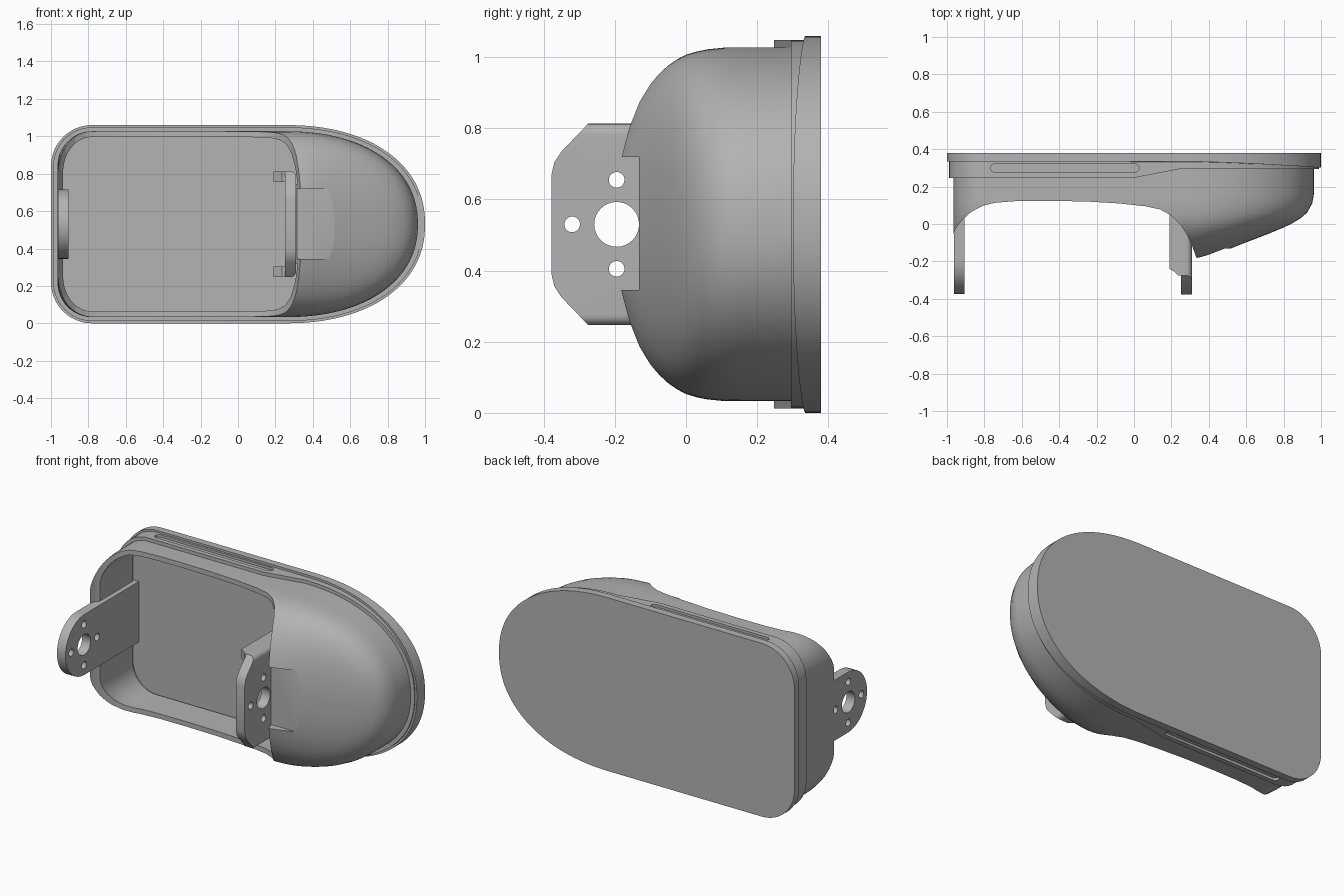
import bpy, bmesh, math
from mathutils import Vector

cube = bpy.data.objects.get("Cube")
if cube:
    bpy.data.objects.remove(cube, do_unlink=True)

MID = 0.53  # height of the symmetry plane
grey = bpy.data.materials.new("plain_grey")
grey.use_nodes = True
grey.diffuse_color = (0.45, 0.45, 0.45, 1)
grey.node_tree.nodes["Principled BSDF"].inputs["Base Color"].default_value = (0.45, 0.45, 0.45, 1)


def finish(name, bm):
    bmesh.ops.recalc_face_normals(bm, faces=bm.faces)
    mesh = bpy.data.meshes.new(name)
    bm.to_mesh(mesh)
    bm.free()
    mesh.materials.append(grey)
    obj = bpy.data.objects.new(name, mesh)
    bpy.context.collection.objects.link(obj)
    return obj


def activate(obj):
    bpy.ops.object.select_all(action='DESELECT')
    obj.select_set(True)
    bpy.context.view_layer.objects.active = obj


def cut(obj, cutter):
    mod = obj.modifiers.new("cut", 'BOOLEAN')
    mod.operation, mod.solver, mod.object = 'DIFFERENCE', 'EXACT', cutter
    activate(obj)
    bpy.ops.object.modifier_apply(modifier=mod.name)
    bpy.data.objects.remove(cutter, do_unlink=True)


def smooth(obj, angle=30):
    activate(obj)
    bpy.ops.object.shade_smooth_by_angle(angle=math.radians(angle))


def outline(right=1.0, half=0.53, d=0.0):
    """Rounded box on the left, superellipse on the right, inset by d."""
    left, right, half = -1 + d, right - d, half - d
    r, x0, power = min(0.22 - d, half * 0.9), 0.25, 2 / 2.2
    upper = []
    for i in range(33):
        a = math.pi / 2 * i / 32
        upper.append((x0 + (right - x0) * math.cos(a) ** power, half * math.sin(a) ** power))
    upper.append((0.0, half))
    for i in range(13):
        a = math.pi / 2 * (1 + i / 12)
        upper.append((left + r + r * math.cos(a), half - r + r * math.sin(a)))
    lower = [(x, -z) for x, z in reversed(upper[1:])]
    return [(x, MID + z) for x, z in upper + lower]


def loft(name, rings, closed=False):
    bm = bmesh.new()
    loops = [[bm.verts.new(p) for p in ring] for ring in rings]
    pairs = list(zip(loops, loops[1:]))
    if closed:
        pairs.append((loops[-1], loops[0]))
    else:
        bm.faces.new(loops[0])
        bm.faces.new(loops[-1])
    for a, b in pairs:
        for i in range(len(a)):
            j = (i + 1) % len(a)
            bm.faces.new((a[i], a[j], b[j], b[i]))
    return finish(name, bm)


def prism(name, pts, axis, lo, hi):
    """Extrude a 2D profile along an axis; the profile uses the other two axes in order."""
    def place(p, t):
        q = list(p)
        q.insert(axis, t)
        return q
    return loft(name, [[place(p, t) for p in pts] for t in (lo, hi)])


def box(name, x0, x1, y0, y1, z0, z1):
    return prism(name, [(x0, y0), (x1, y0), (x1, y1), (x0, y1)], 2, z0, z1)


def disc(cx, cy, r, n=32):
    return [(cx + r * math.cos(math.tau * i / n), cy + r * math.sin(math.tau * i / n)) for i in range(n)]


# Back plate, thicker towards the nose
def plate_front(x):
    return 0.335 - 0.034 * max(0, (x - 0.25) / 0.75) ** 1.5

shape = outline()
back_plate = loft("back_plate", [[(x, plate_front(x), z) for x, z in shape],
                                 [(x, 0.38, z) for x, z in shape]])
smooth(back_plate)


# Stepped collar with a long groove above and below
def collar_front(x):
    return 0.247 + 0.048 * min(1, max(0, x / 0.25))

outer, inner = outline(d=0.012), outline(d=0.055)
collar = loft("collar", [[(x, collar_front(x), z) for x, z in outer],
                         [(x, 0.345, z) for x, z in outer],
                         [(x, 0.345, z) for x, z in inner],
                         [(x, collar_front(x), z) for x, z in inner]], closed=True)
slot_r = 0.022
slot = [(x + slot_r * math.cos(a), 0.299 + slot_r * math.sin(a))
        for x, start in ((0.005, -0.5), (-0.745, 0.5))
        for a in [math.pi * (start + i / 8) for i in range(9)]]
for side in (-1, 1):
    zs = sorted((MID + side * 0.503, MID + side * 0.6))
    cut(collar, prism("slot_cutter", slot, 2, *zs))
smooth(collar)

# Domed housing: y, nose reach and half height of each station
stations = [(0.32, 0.962, 0.497), (0.16, 0.962, 0.497), (0.11, 0.953, 0.497), (0.06, 0.925, 0.492),
            (0.03, 0.89, 0.486), (0, 0.84, 0.477), (-0.025, 0.785, 0.464), (-0.05, 0.725, 0.447),
            (-0.075, 0.66, 0.425), (-0.1, 0.595, 0.397), (-0.13, 0.52, 0.352), (-0.16, 0.45, 0.285),
            (-0.19, 0.39, 0.185), (-0.205, 0.36, 0.1)]


def dome(name, wall):
    rings = []
    for y, reach, half in stations:
        y += wall * min(1, max(0, (0.1 - y) / 0.2)) + (wall if y > 0.3 else 0)
        pts = outline(reach + 0.035, half + 0.035, 0.035 + wall)
        rings.append([(x, y, z) for x, z in pts])
    return loft(name, rings)

housing = dome("housing", 0)
void = dome("void", 0.03)
cut(void, box("pocket_liner", 0.29, 0.6, -0.4, -0.1, 0.32, 0.745))
cut(housing, void)

# Swept front opening
rim = [(-1.2, -0.06), (-0.966, -0.055), (-0.95, -0.02), (-0.92, 0.02), (-0.87, 0.065), (-0.81, 0.097),
       (-0.74, 0.114), (-0.62, 0.123), (-0.45, 0.124), (-0.25, 0.12), (-0.08, 0.11), (0.06, 0.095),
       (0.14, 0.078), (0.2, 0.045), (0.25, -0.005), (0.285, -0.06), (0.31, -0.115), (0.335, -0.183),
       (0.35, -0.5), (-1.2, -0.5)]
cut(housing, prism("opening_cutter", rim, 2, -0.2, 1.3))
cut(housing, box("pocket_cutter", 0.26, 0.7, -0.4, -0.132, 0.345, 0.72))
smooth(housing)


# Mounting brackets with one large and four small holes
def drill(obj, x0, x1):
    holes = [(-0.195, MID, 0.063)]
    for i in range(4):
        a = math.pi / 2 * i
        holes.append((-0.195 + 0.125 * math.cos(a), MID + 0.125 * math.sin(a), 0.022))
    for y, z, r in holes:
        cut(obj, prism("hole_cutter", disc(y, z, r), 0, x0 - 0.05, x1 + 0.05))
    smooth(obj)

arc = [math.pi * (0.5 + i / 24) for i in range(25)]
tongue = [(0.335, MID - 0.185), (0.335, MID + 0.185)]
tongue += [(-0.19 + 0.185 * math.cos(a), MID + 0.185 * math.sin(a)) for a in arc]
right_bracket = prism("right_bracket", tongue, 0, -0.963, -0.905)
drill(right_bracket, -0.963, -0.905)

half_profile = [(0.335, 0.283), (-0.275, 0.283), (-0.35, 0.205), (-0.37, 0.175), (-0.378, 0.14)]
profile = [(y, MID + z) for y, z in half_profile] + [(y, MID - z) for y, z in reversed(half_profile)]
left_bracket = prism("left_bracket", profile, 0, 0.25, 0.31)
bm = bmesh.new()
bm.from_mesh(left_bracket.data)
long_edges = [e for e in bm.edges if all(v.co.x > 0.3 and abs(v.co.z - MID) > 0.28 for v in e.verts)
              and abs(e.verts[0].co.y - e.verts[1].co.y) > 0.5]
bmesh.ops.bevel(bm, geom=long_edges, offset=0.03, segments=5, profile=0.5, affect='EDGES')
bm.to_mesh(left_bracket.data)
bm.free()
drill(left_bracket, 0.25, 0.31)

# Stiffening flanges along the upper and lower bracket edges
flange = [(0.255, 0.335), (0.19, 0.335), (0.19, -0.24), (0.215, -0.255), (0.235, -0.275), (0.255, -0.275)]
for side, name in ((1, "upper_flange"), (-1, "lower_flange")):
    zs = sorted((MID + side * 0.225, MID + side * 0.283))
    smooth(prism(name, flange, 2, *zs))
